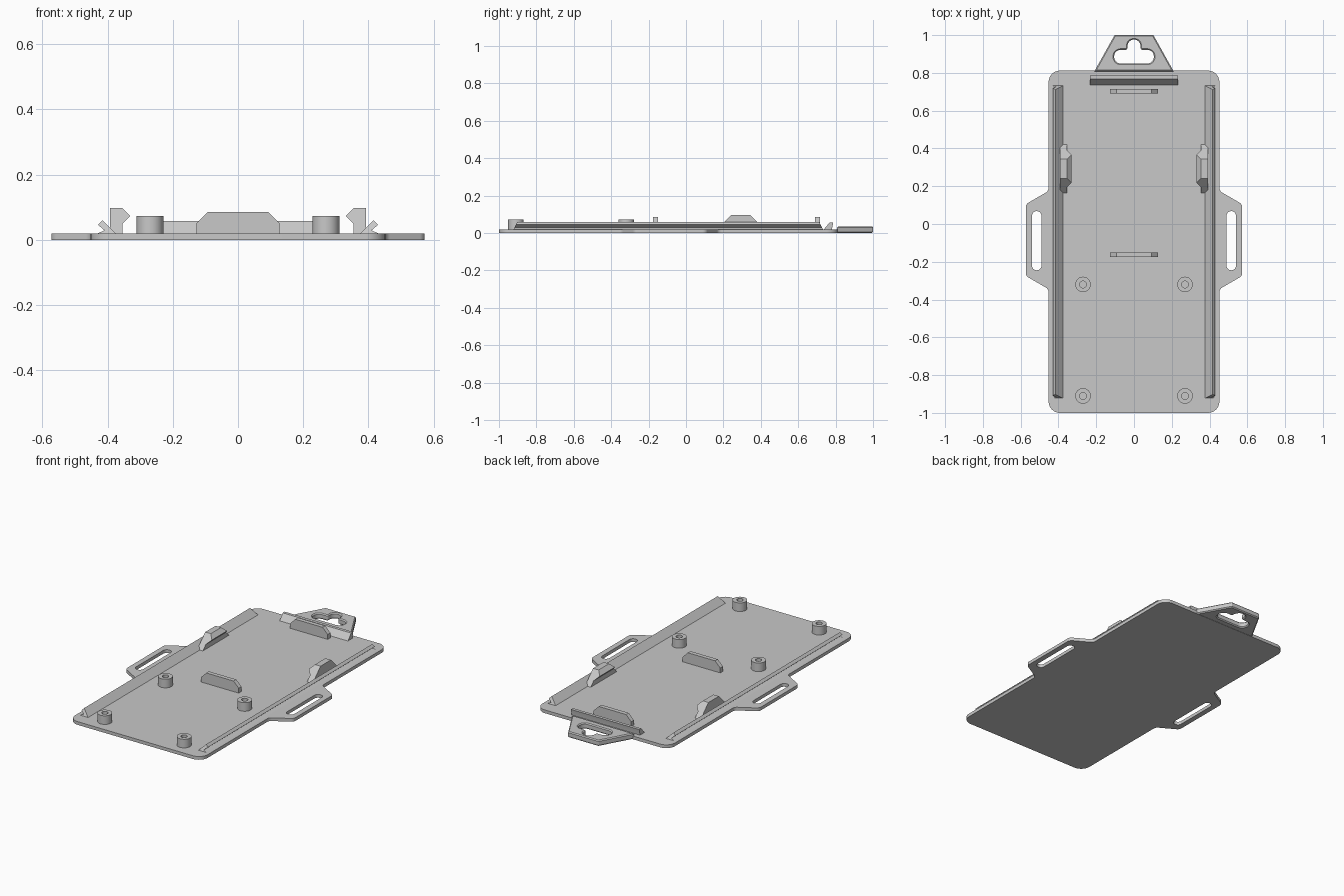
import bpy, bmesh, math
from mathutils import Vector

cube = bpy.data.objects.get("Cube")
if cube:
    bpy.data.objects.remove(cube, do_unlink=True)

grey = bpy.data.materials.new("light grey plastic")
grey.use_nodes = True
colour = (0.58, 0.58, 0.58, 1)
grey.diffuse_color = colour
grey.node_tree.nodes["Principled BSDF"].inputs["Base Color"].default_value = colour

parts = []
BASE = 0.02   # thickness of the base plate
SINK = 0.015  # raised parts start just inside the plate


def finish(name, bm):
    bmesh.ops.remove_doubles(bm, verts=bm.verts, dist=0.00002)
    bmesh.ops.recalc_face_normals(bm, faces=bm.faces)
    mesh = bpy.data.meshes.new(name)
    bm.to_mesh(mesh)
    bm.free()
    mesh.materials.append(grey)
    obj = bpy.data.objects.new(name, mesh)
    bpy.context.collection.objects.link(obj)
    parts.append(obj)
    return obj


def rounded(corners, steps=8):
    """Polygon of (x, y, radius) corners with each corner turned into an arc."""
    out = []
    for i, (x, y, r) in enumerate(corners):
        p = Vector((x, y, 0))
        if r == 0:
            out.append(p)
            continue
        u = (Vector((*corners[i - 1][:2], 0)) - p).normalized()
        v = (Vector((*corners[(i + 1) % len(corners)][:2], 0)) - p).normalized()
        half = u.angle(v) / 2
        centre = p + (u + v).normalized() * r / math.sin(half)
        reach = r / math.tan(half)
        a = (p + u * reach - centre).normalized()
        b = (p + v * reach - centre).normalized()
        out += [centre + a.slerp(b, k / steps) * r for k in range(steps + 1)]
    return out


def slab(name, outlines, z0, z1, chamfer=0):
    """Flat plate filled between its outer outline and its holes."""
    curve = bpy.data.curves.new(name, 'CURVE')
    curve.dimensions = '2D'
    curve.fill_mode = 'BOTH'
    curve.extrude = (z1 - z0) / 2 - chamfer
    curve.bevel_depth = chamfer
    curve.bevel_resolution = 0
    curve.offset = -chamfer
    for points in outlines:
        spline = curve.splines.new('POLY')
        spline.points.add(len(points) - 1)
        for target, p in zip(spline.points, points):
            target.co = (p.x, p.y, 0, 1)
        spline.use_cyclic_u = True
    temp = bpy.data.objects.new(name + " outline", curve)
    bpy.context.collection.objects.link(temp)
    graph = bpy.context.evaluated_depsgraph_get()
    mesh = bpy.data.meshes.new_from_object(temp.evaluated_get(graph))
    bm = bmesh.new()
    bm.from_mesh(mesh)
    bmesh.ops.translate(bm, verts=bm.verts, vec=(0, 0, (z0 + z1) / 2))
    bpy.data.objects.remove(temp, do_unlink=True)
    bpy.data.meshes.remove(mesh)
    bpy.data.curves.remove(curve)
    return finish(name, bm)


def prism(name, profile, start, end, along='y', side=1, taper=0):
    """Extrude a (horizontal, z) profile; taper shortens the ends with height."""
    bm = bmesh.new()
    rings = []
    for pos, sign in ((start, 1), (end, -1)):
        ring = []
        for h, z in profile:
            d = pos + sign * taper * (z - BASE)
            ring.append(bm.verts.new((side * h, d, z) if along == 'y' else (d, h, z)))
        rings.append(ring)
        bm.faces.new(ring)
    n = len(profile)
    for i in range(n):
        j = (i + 1) % n
        bm.faces.new((rings[0][i], rings[0][j], rings[1][j], rings[1][i]))
    return finish(name, bm)


def box_outline(x0, x1, y0, y1, r):
    return rounded([(x0, y0, r), (x1, y0, r), (x1, y1, r), (x0, y1, r)])


def mirrored(half):
    return half + [(-x, y, r) for x, y, r in reversed(half)]


# Base plate with slotted strap ears
edge = [(0.452, -1, 0.06), (0.452, -0.345, 0.03), (0.573, -0.275, 0.03),
        (0.573, 0.105, 0.03), (0.452, 0.175, 0.03), (0.452, 0.812, 0.06)]
slots = [box_outline(s * 0.515 - 0.025, s * 0.515 + 0.025, -0.245, 0.068, 0.0245)
         for s in (-1, 1)]
slab("base_plate", [rounded(mirrored(edge))] + slots, 0, BASE)

# Hanging tab with a keyhole opening
tab = [(0.21, 0.808, 0), (0.103, 1, 0.006)]
keyhole = [(0.105, 0.85, 0.034), (0.105, 0.922, 0.034),
           (0.034, 0.922, 0.012), (0.034, 0.976, 0.033)]
slab("hanging_tab", [rounded(mirrored(tab)), rounded(mirrored(keyhole))],
     0, 0.036, 0.006)

# Hook strip in front of the tab
prism("hook_strip", [(0.737, SINK), (0.737, BASE), (0.768, 0.057),
                     (0.787, 0.057), (0.78, BASE), (0.78, SINK)],
      -0.233, 0.233, along='x')

# Cross ribs with cut corners
rib = [(-0.128, SINK), (0.128, SINK), (0.128, 0.05),
       (0.093, 0.085), (-0.093, 0.085), (-0.128, 0.05)]
for name, y in (("back_rib", 0.703), ("middle_rib", -0.163)):
    prism(name, rib, y - 0.013, y + 0.013)

# Grooved side rails and snap clips
rail = [(0.376, BASE), (0.376, SINK), (0.43, SINK), (0.43, BASE),
        (0.41, 0.029), (0.43, 0.046), (0.416, 0.06)]
clip = [(0.355, SINK), (0.393, SINK), (0.393, 0.097),
        (0.355, 0.097), (0.331, 0.073), (0.355, 0.049)]
for label, side in (("left", 1), ("right", -1)):
    prism(label + "_rail", rail, -0.922, 0.732, side=side, taper=0.5)
    prism(label + "_clip", clip, 0.165, 0.42, side=side, taper=1)

# Hollow standoff posts
for row, y in (("front", -0.91), ("middle", -0.32)):
    for label, x in (("left", 0.27), ("right", -0.27)):
        rings = [box_outline(x - r, x + r, y - r, y + r, r * 0.999)
                 for r in (0.041, 0.018)]
        slab(row + "_" + label + "_post", rings, SINK, 0.073)

# Smooth the round walls and keep the edges crisp
bpy.ops.object.select_all(action='DESELECT')
for obj in parts:
    obj.select_set(True)
bpy.context.view_layer.objects.active = parts[0]
bpy.ops.object.shade_smooth_by_angle(angle=math.radians(30))
